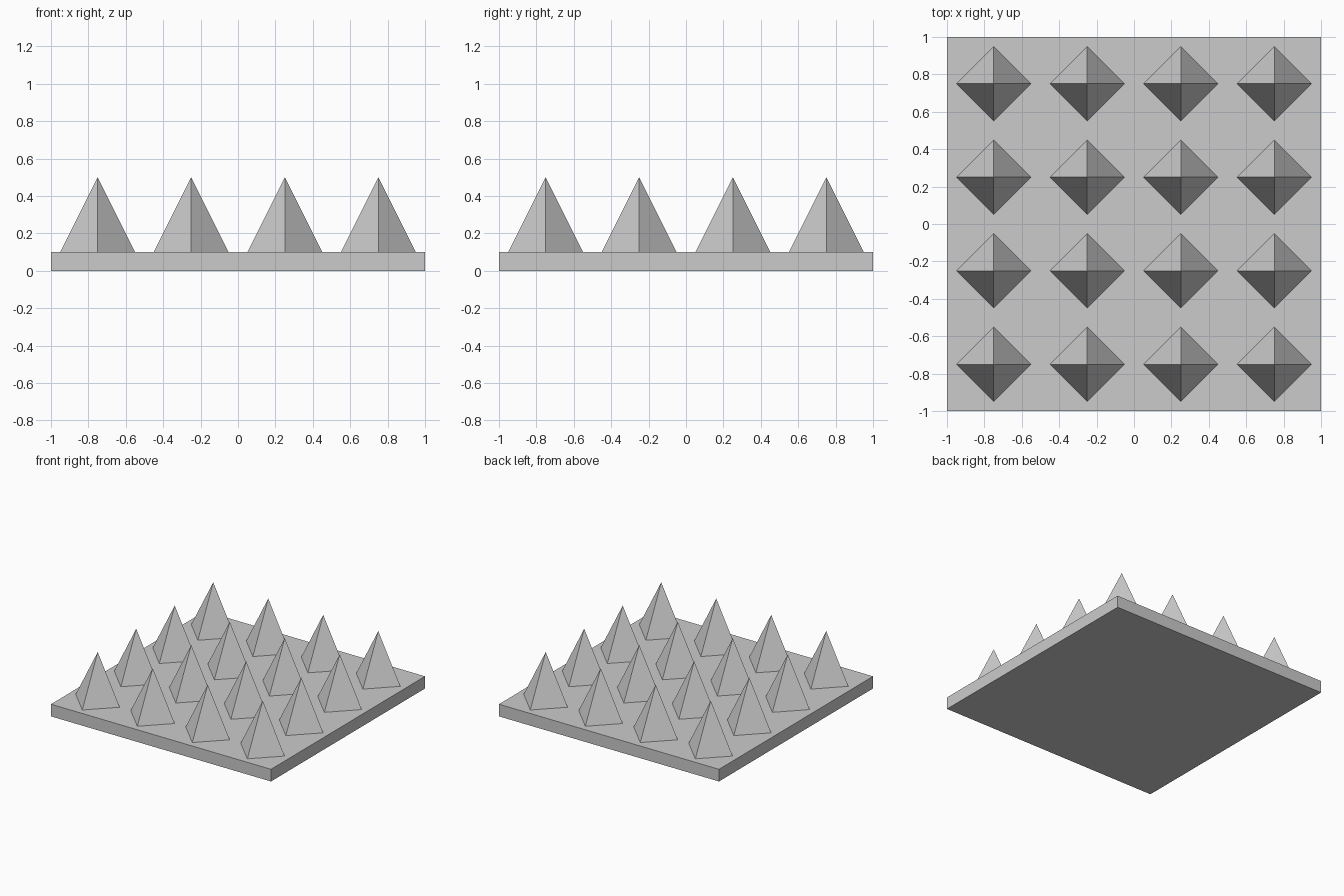
import bpy

if "Cube" in bpy.data.objects:
    bpy.data.objects.remove(bpy.data.objects["Cube"])

PLATE_HEIGHT = 0.1
SPIKE_RADIUS = 0.2
SPIKE_HEIGHT = 0.4
POSITIONS = (-0.75, -0.25, 0.25, 0.75)

# Square base plate
bpy.ops.mesh.primitive_cube_add(size=1, location=(0, 0, PLATE_HEIGHT / 2))
plate = bpy.context.object
plate.name = "base_plate"
plate.scale = (2, 2, PLATE_HEIGHT)
bpy.ops.object.transform_apply(location=False, rotation=False, scale=True)

# One four-sided spike, corners pointing along the x and y axes
bpy.ops.mesh.primitive_cone_add(
    vertices=4, radius1=SPIKE_RADIUS, radius2=0, depth=SPIKE_HEIGHT)
first_spike = bpy.context.object

# 4 x 4 grid of spikes sharing the same mesh
for row, y in enumerate(POSITIONS):
    for col, x in enumerate(POSITIONS):
        if row == col == 0:
            spike = first_spike
        else:
            spike = first_spike.copy()
            bpy.context.collection.objects.link(spike)
        spike.name = f"spike_{row + 1}_{col + 1}"
        spike.location = (x, y, PLATE_HEIGHT + SPIKE_HEIGHT / 2)
